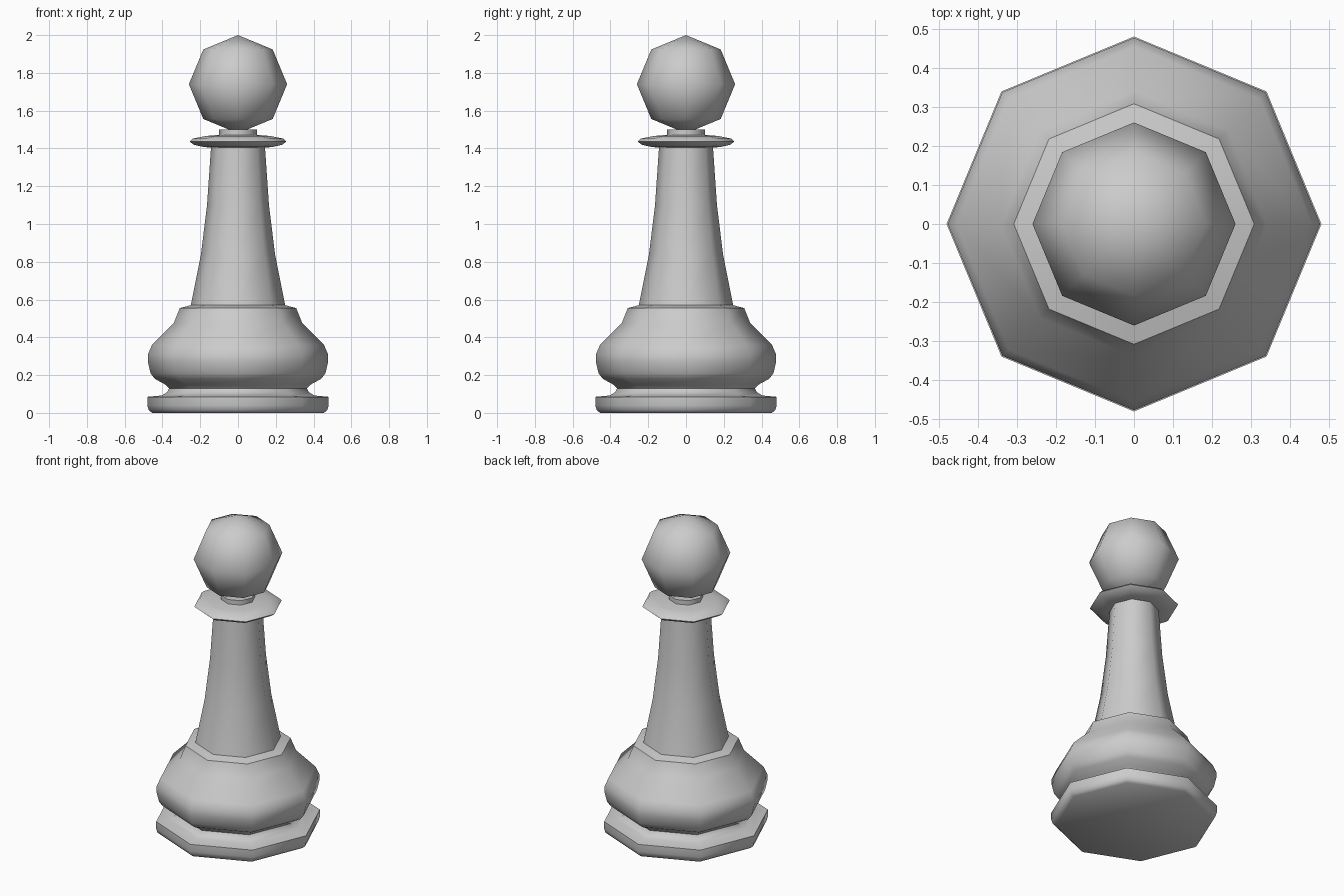
import bpy, bmesh, math

if "Cube" in bpy.data.objects:
    bpy.data.objects.remove(bpy.data.objects["Cube"])

SIDES = 8


def lathe(name, profile, sharp=50):
    """Revolve (radius, z) points into a closed eight-sided solid."""
    bm = bmesh.new()
    rings = []
    for r, z in profile:
        if r == 0:
            rings.append([bm.verts.new((0, 0, z))] * SIDES)
        else:
            rings.append([bm.verts.new((r * math.cos(math.tau * i / SIDES),
                                        r * math.sin(math.tau * i / SIDES), z))
                          for i in range(SIDES)])
    for low, high in zip(rings, rings[1:]):
        for i in range(SIDES):
            j = (i + 1) % SIDES
            bm.faces.new(dict.fromkeys((low[i], low[j], high[j], high[i])))
    if profile[0][0]:
        bm.faces.new(rings[0][::-1])
    if profile[-1][0]:
        bm.faces.new(rings[-1])
    bmesh.ops.recalc_face_normals(bm, faces=bm.faces)
    mesh = bpy.data.meshes.new(name)
    bm.to_mesh(mesh)
    bm.free()
    obj = bpy.data.objects.new(name, mesh)
    bpy.context.collection.objects.link(obj)
    bpy.ops.object.select_all(action='DESELECT')
    obj.select_set(True)
    bpy.context.view_layer.objects.active = obj
    bpy.ops.object.shade_smooth_by_angle(angle=math.radians(sharp))
    return obj


# Foot disc, waist groove, rounded bulge, tapering stem, collar and neck
lathe("body", [
    (0.455, 0.0), (0.473, 0.015), (0.48, 0.04), (0.48, 0.085),
    (0.405, 0.092), (0.375, 0.11), (0.365, 0.13), (0.385, 0.15),
    (0.44, 0.18), (0.463, 0.21), (0.477, 0.27), (0.477, 0.31),
    (0.455, 0.36), (0.34, 0.475), (0.308, 0.555), (0.25, 0.57),
    (0.196, 0.84), (0.164, 1.10), (0.143, 1.405),
    (0.18, 1.407), (0.235, 1.42), (0.256, 1.437), (0.24, 1.452),
    (0.17, 1.466), (0.10, 1.472), (0.10, 1.50)])

# Ball head
R, CZ = 0.26, 1.74
lathe("head", [(0 if k in (0, 4) else R * math.sin(math.pi * k / 4),
                CZ - R * math.cos(math.pi * k / 4)) for k in range(5)])
